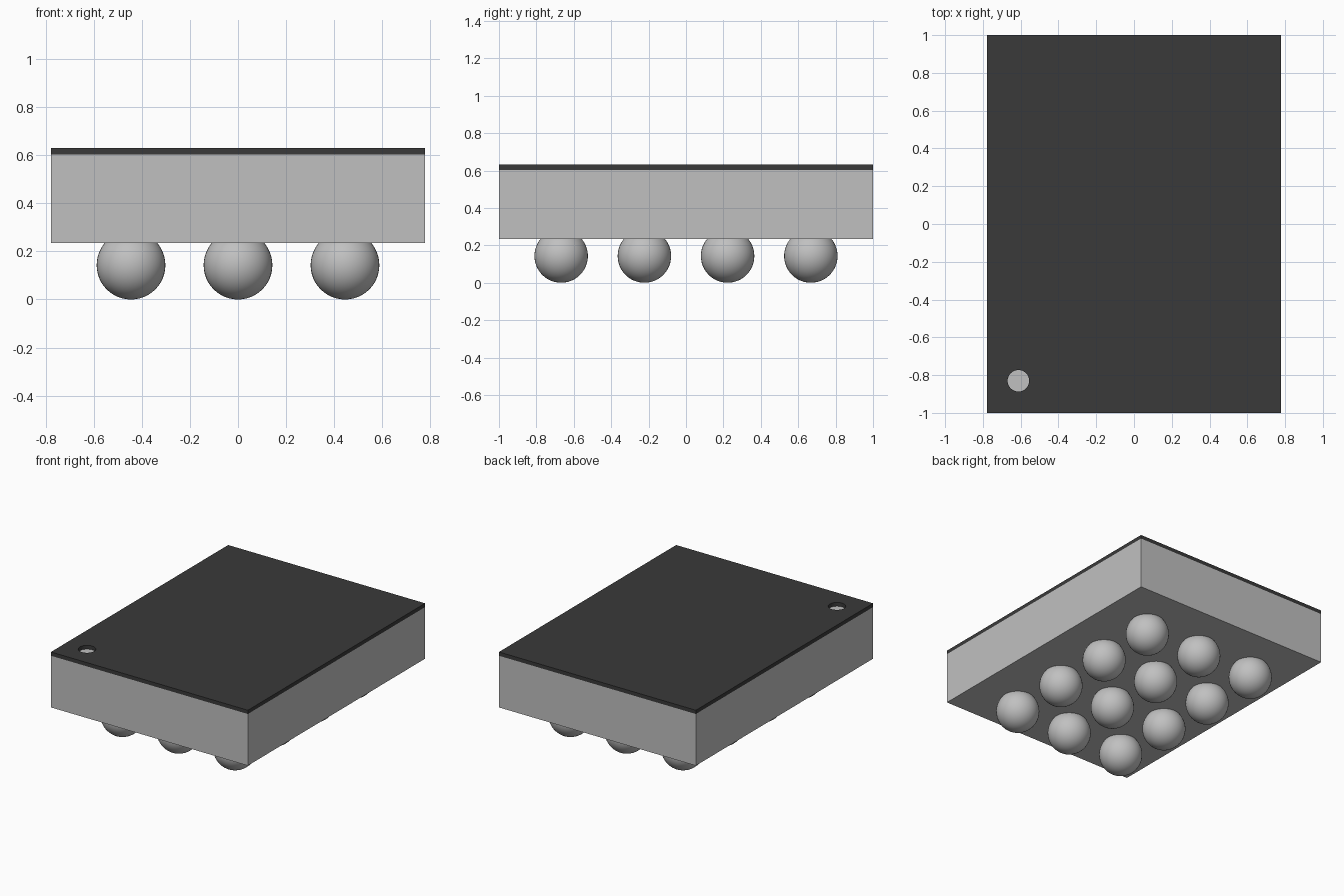
import bpy

if "Cube" in bpy.data.objects:
    bpy.data.objects.remove(bpy.data.objects["Cube"], do_unlink=True)

HALF_X, HALF_Y = 0.778, 1.0
Z_BOTTOM, Z_SEAM, Z_TOP = 0.235, 0.604, 0.631
BALL_R = 0.143
PITCH = 0.445


def make_material(name, value):
    mat = bpy.data.materials.new(name)
    mat.use_nodes = True
    color = (value, value, value, 1.0)
    mat.diffuse_color = color
    bsdf = next(n for n in mat.node_tree.nodes if n.type == 'BSDF_PRINCIPLED')
    bsdf.inputs["Base Color"].default_value = color
    return mat


light_grey = make_material("light grey", 0.53)
charcoal = make_material("charcoal", 0.042)


def make_slab(name, z0, z1, mat):
    bpy.ops.mesh.primitive_cube_add(size=1, location=(0, 0, (z0 + z1) / 2))
    obj = bpy.context.object
    obj.name = name
    obj.scale = (2 * HALF_X, 2 * HALF_Y, z1 - z0)
    bpy.ops.object.transform_apply(location=False, rotation=False, scale=True)
    obj.data.materials.append(mat)
    return obj


# Chip body and dark top coating
make_slab("package_body", Z_BOTTOM, Z_SEAM, light_grey)
coating = make_slab("top_coating", Z_SEAM, Z_TOP, charcoal)

# Round corner marker: a hole through the coating that bares the body
bpy.ops.mesh.primitive_cylinder_add(vertices=48, radius=0.057, depth=0.2,
                                    location=(-0.612, -0.83, Z_TOP))
cutter = bpy.context.object
cutter.name = "marker_cutter"
cutter.hide_render = True
cutter.data.materials.append(charcoal)
cut = coating.modifiers.new("marker_hole", 'BOOLEAN')
cut.operation = 'DIFFERENCE'
cut.solver = 'EXACT'
cut.object = cutter
bpy.ops.object.select_all(action='DESELECT')
coating.select_set(True)
bpy.context.view_layer.objects.active = coating
bpy.ops.object.modifier_apply(modifier=cut.name)
bpy.data.objects.remove(cutter, do_unlink=True)

# Solder balls in a 3 x 4 grid, sunk into the underside
for col in range(3):
    for row in range(4):
        bpy.ops.mesh.primitive_uv_sphere_add(
            segments=40, ring_count=24, radius=BALL_R,
            location=((col - 1) * PITCH, (row - 1.5) * PITCH, BALL_R))
        ball = bpy.context.object
        ball.name = f"solder_ball_{col + 1}_{row + 1}"
        ball.data.materials.append(light_grey)
        bpy.ops.object.shade_smooth()
